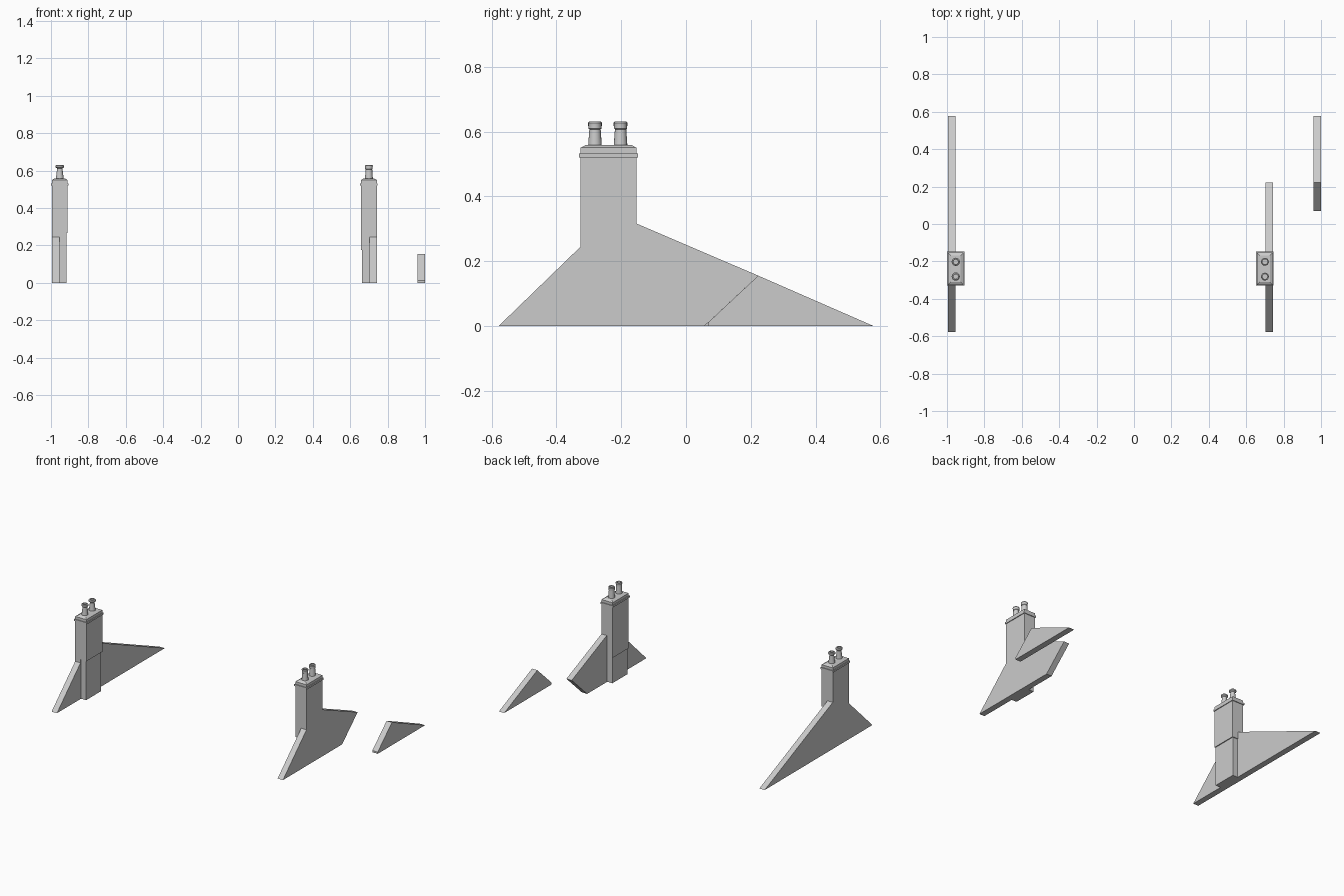
import bpy, bmesh, math

if "Cube" in bpy.data.objects:
    bpy.data.objects.remove(bpy.data.objects["Cube"])

WALL = 0.04            # gable wall thickness
Y0, Y1 = -0.325, -0.153  # chimney front and back


def finish(name, bm):
    bmesh.ops.recalc_face_normals(bm, faces=bm.faces)
    me = bpy.data.meshes.new(name)
    bm.to_mesh(me)
    bm.free()
    ob = bpy.data.objects.new(name, me)
    bpy.context.collection.objects.link(ob)
    return ob


def wall(name, profile, xa, xb):
    """Extrude a (y, z) profile along x."""
    bm = bmesh.new()
    f = bm.faces.new([bm.verts.new((xa, y, z)) for y, z in profile])
    r = bmesh.ops.extrude_face_region(bm, geom=[f])
    vs = [v for v in r["geom"] if isinstance(v, bmesh.types.BMVert)]
    bmesh.ops.translate(bm, vec=(xb - xa, 0, 0), verts=vs)
    return finish(name, bm)


def loft(name, rings):
    """Join rings of points into a closed solid."""
    bm = bmesh.new()
    rows = [[bm.verts.new(p) for p in r] for r in rings]
    n = len(rows[0])
    for a, b in zip(rows, rows[1:]):
        for i in range(n):
            j = (i + 1) % n
            bm.faces.new((a[i], a[j], b[j], b[i]))
    bm.faces.new(rows[0])
    bm.faces.new(rows[-1])
    return finish(name, bm)


def rect(xa, xb, ya, yb, z):
    return [(xa, ya, z), (xb, ya, z), (xb, yb, z), (xa, yb, z)]


def block(name, xa, xb, ya, yb, za, zb):
    return loft(name, [rect(xa, xb, ya, yb, za), rect(xa, xb, ya, yb, zb)])


def pot(name, x, y, profile, seg=16):
    ob = loft(name, [[(x + r * math.cos(2 * math.pi * i / seg),
                       y + r * math.sin(2 * math.pi * i / seg), z)
                      for i in range(seg)] for r, z in profile])
    bpy.context.view_layer.objects.active = ob
    for o in bpy.context.selected_objects:
        o.select_set(False)
    ob.select_set(True)
    bpy.ops.object.shade_smooth_by_angle(angle=math.radians(30))


def chimney(side, outer, d, step, pot_profile):
    """Stack flush with the wall's outer face; d is the inward x direction."""
    face, inner = outer + d * WALL, outer + d * 0.084
    lo, hi = sorted((outer, inner))
    # inner half of stack and slightly narrower breast below
    block(side + "_stack", face, inner, Y0, Y1, step, 0.522)
    block(side + "_breast", face, inner - d * 0.006, Y0 + 0.005, Y1 - 0.005, 0, step)
    # projecting band and sloped cap
    e, c = 0.005, 0.016
    block(side + "_band", lo - e, hi + e, Y0 - e, Y1 + e, 0.52, 0.532)
    loft(side + "_cap", [rect(lo, hi, Y0, Y1, 0.532), rect(lo, hi, Y0, Y1, 0.55),
                         rect(lo + c, hi - c, Y0 + c, Y1 - c, 0.559)])
    for i, y in enumerate((-0.281, -0.202)):
        pot(f"{side}_pot_{i + 1}", (lo + hi) / 2, y, pot_profile)


# gable walls, each including the outer half of the stack
front_part = [(-0.578, 0), (Y0, 0.245), (Y0, 0.522), (Y1, 0.522), (Y1, 0.316)]
wall("left_gable", front_part + [(0.578, 0)], -0.995, -0.955)
wall("right_gable", front_part + [(0.223, 0.155), (0.057, 0)], 0.742, 0.702)
wall("rear_gable_piece", [(0.07, 0), (0.07, 0.012), (0.223, 0.155), (0.578, 0)], 0.96, 1.0)

# chimneys with their pots (radius, height)
flared = [(0.021, 0.557), (0.015, 0.605), (0.015, 0.612), (0.022, 0.618),
          (0.022, 0.627), (0.017, 0.631), (0.012, 0.631), (0.012, 0.615)]
straight = [(0.021, 0.557), (0.0175, 0.607), (0.02, 0.609), (0.02, 0.62),
            (0.021, 0.626), (0.018, 0.631), (0.013, 0.631), (0.013, 0.615)]
chimney("left", -0.995, 1, 0.267, flared)
chimney("right", 0.742, -1, 0.176, straight)
